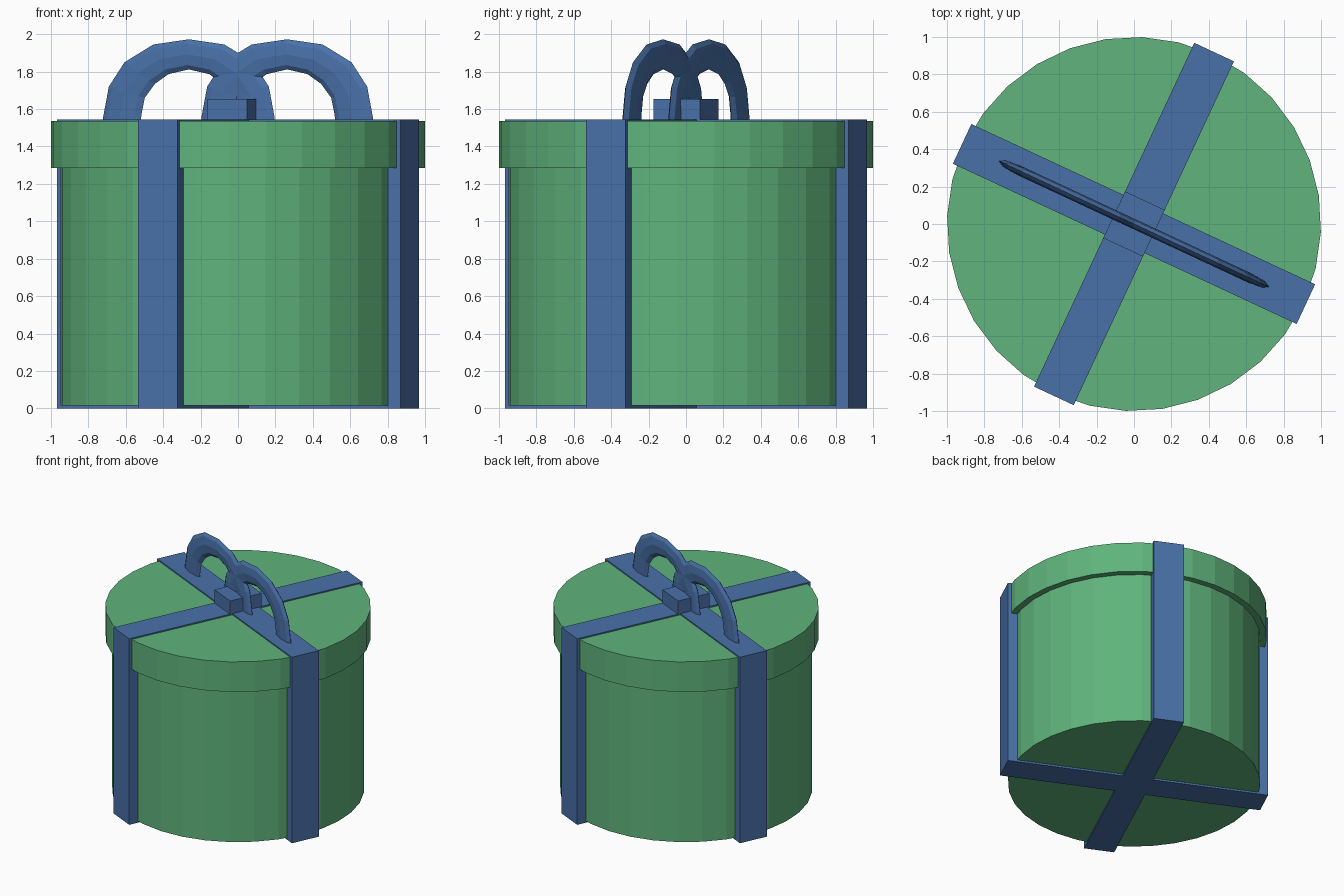
import bpy, bmesh, math
from mathutils import Matrix, Vector

cube = bpy.data.objects.get("Cube")
if cube:
    bpy.data.objects.remove(cube)

TURN = Matrix.Rotation(math.radians(-25), 4, 'Z')
HALF = 0.117      # ribbon half width
REACH = 1.014     # ribbon half length
LID_TOP = 1.535
RIBBON_TOP = 1.545


def material(name, colour):
    m = bpy.data.materials.new(name)
    m.use_nodes = True
    m.diffuse_color = colour
    m.node_tree.nodes["Principled BSDF"].inputs["Base Color"].default_value = colour
    return m


green = material("box green", (0.115, 0.455, 0.2, 1))
blue = material("ribbon blue", (0.066, 0.165, 0.395, 1))


def finish(name, bm, mat):
    bmesh.ops.recalc_face_normals(bm, faces=bm.faces)
    bm.transform(TURN)
    mesh = bpy.data.meshes.new(name)
    bm.to_mesh(mesh)
    bm.free()
    mesh.materials.append(mat)
    ob = bpy.data.objects.new(name, mesh)
    bpy.context.collection.objects.link(ob)
    return ob


def drum(name, radius, low, high):
    bm = bmesh.new()
    ring = [bm.verts.new((radius * math.cos(math.tau * i / 32),
                          radius * math.sin(math.tau * i / 32), low)) for i in range(32)]
    extrude(bm, ring, high - low)
    finish(name, bm, green)


def extrude(bm, ring, height):
    face = bm.faces.new(ring)
    top = bmesh.ops.extrude_face_region(bm, geom=[face], use_keep_orig=True)
    verts = [g for g in top["geom"] if isinstance(g, bmesh.types.BMVert)]
    bmesh.ops.translate(bm, verts=verts, vec=(0, 0, height))


# Round box and its wider lid
drum("box_body", 0.95, 0.015, 1.3)
drum("box_lid", 1.0, 1.285, LID_TOP)

# Crossed ribbon wrapping the whole box
bm = bmesh.new()
outline = []
for k in range(4):
    spin = Matrix.Rotation(math.radians(90 * k), 4, 'Z')
    for p in ((REACH, -HALF, 0), (REACH, HALF, 0), (HALF, HALF, 0)):
        outline.append(bm.verts.new(spin @ Vector(p)))
extrude(bm, outline, RIBBON_TOP)
finish("crossed_ribbon", bm, blue)

# Knot block
bm = bmesh.new()
bmesh.ops.create_cube(bm, size=1)
bm.transform(Matrix.Translation((0, 0, 1.592)) @ Matrix.Diagonal((0.234, 0.275, 0.126, 1)))
finish("bow_knot", bm, blue)

# Bow loops: thin arches, each given as outer and inner edge offsets for one half
CENTRE = 0.29
OUTER = [(0.51, 1.5), (0.505, 1.56), (0.472, 1.72), (0.38, 1.85), (0.21, 1.945), (0, 1.973)]
INNER = [(0.285, 1.5), (0.28, 1.57), (0.26, 1.66), (0.2, 1.735), (0.12, 1.787), (0, 1.812)]


def full_arch(half):
    return half + [(-u, z) for u, z in reversed(half[:-1])]


def bow_loop(name, side):
    bm = bmesh.new()
    rings = []
    for (uo, zo), (ui, zi) in zip(full_arch(OUTER), full_arch(INNER)):
        ring = []
        for i in range(8):
            a = math.tau * i / 8
            t = (1 + math.cos(a)) / 2
            u, z = ui + (uo - ui) * t, zi + (zo - zi) * t
            ring.append(bm.verts.new((side * (CENTRE + u), 0.026 * math.sin(a), z)))
        rings.append(ring)
    for a, b in zip(rings, rings[1:]):
        for i in range(8):
            j = (i + 1) % 8
            bm.faces.new((a[i], a[j], b[j], b[i]))
    bm.faces.new(rings[0])
    bm.faces.new(rings[-1])
    finish(name, bm, blue)


bow_loop("bow_loop_left", 1)
bow_loop("bow_loop_right", -1)
